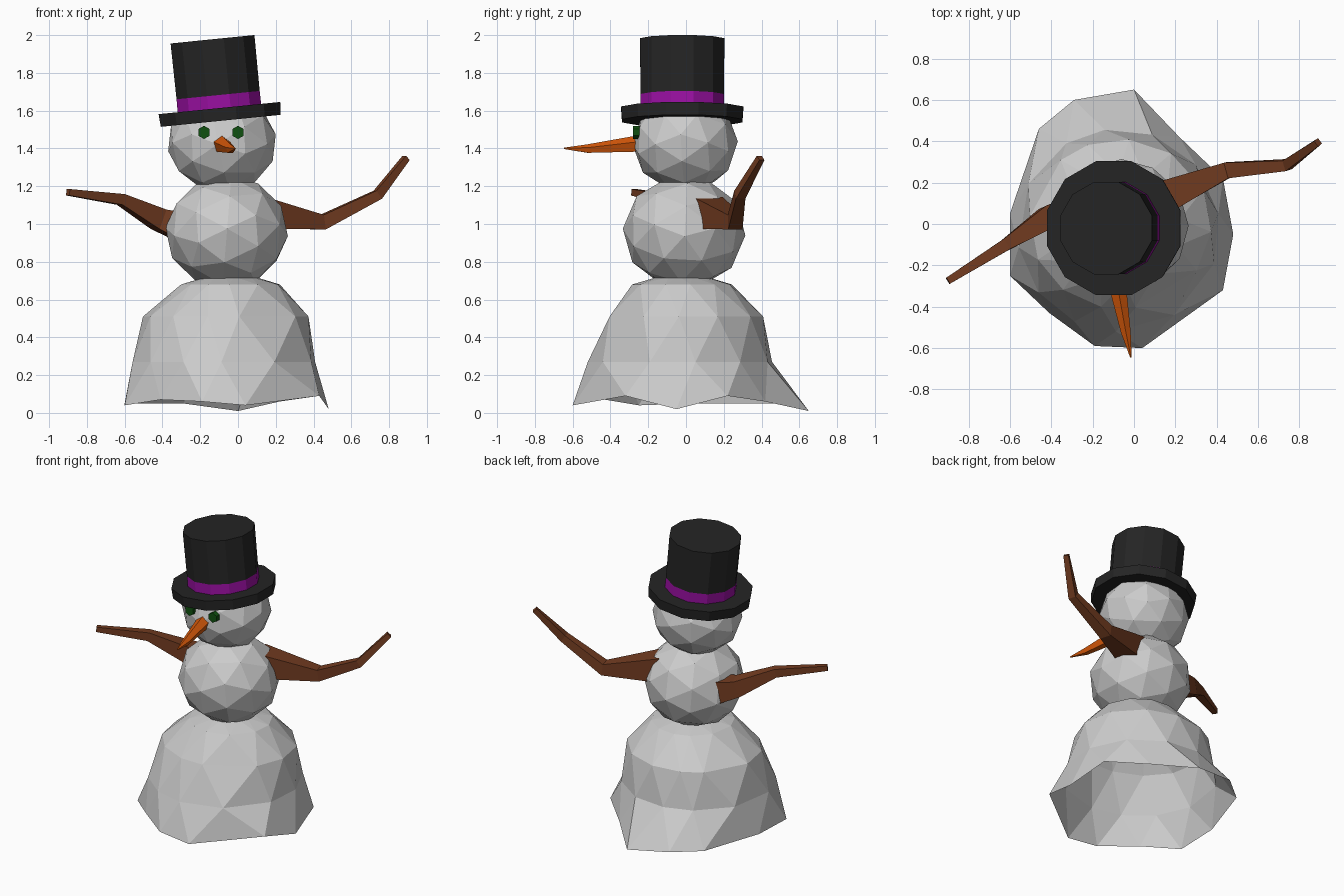
import bpy, bmesh, math
from mathutils import Vector, Matrix

if "Cube" in bpy.data.objects:
    bpy.data.objects.remove(bpy.data.objects["Cube"])


def material(name, rgb):
    m = bpy.data.materials.new(name)
    m.diffuse_color = (*rgb, 1)
    m.use_nodes = True
    m.node_tree.nodes["Principled BSDF"].inputs["Base Color"].default_value = m.diffuse_color
    return m


BLACK = material("black", (0.018, 0.018, 0.018))
PURPLE = material("purple", (0.32, 0.005, 0.36))
BROWN = material("brown", (0.17, 0.045, 0.015))
ORANGE = material("orange", (0.68, 0.1, 0.003))
GREEN = material("green", (0.005, 0.08, 0.005))


def finish(name, bm, mat=None):
    bmesh.ops.recalc_face_normals(bm, faces=bm.faces)
    me = bpy.data.meshes.new(name)
    bm.to_mesh(me)
    bm.free()
    if mat:
        me.materials.append(mat)
    ob = bpy.data.objects.new(name, me)
    bpy.context.collection.objects.link(ob)
    return ob


def loft(name, rings, mat=None, triangles=False, closed=True):
    """Skin rings of equal point count; triangles suit rings staggered by half a step."""
    bm = bmesh.new()
    vs = [[bm.verts.new(p) for p in r] for r in rings]
    n = len(vs[0])
    for k, (a, b) in enumerate(zip(vs, vs[1:])):
        for i in range(n):
            j = (i + 1) % n
            if not triangles:
                bm.faces.new((a[i], a[j], b[j], b[i]))
            elif k % 2:
                bm.faces.new((a[i], a[j], b[j]))
                bm.faces.new((a[i], b[j], b[i]))
            else:
                bm.faces.new((a[i], a[j], b[i]))
                bm.faces.new((a[j], b[j], b[i]))
    if closed:
        bm.faces.new(vs[0])
    bm.faces.new(vs[-1])
    return finish(name, bm, mat)


def tube(name, path, mat, sides=5, spin=math.pi / 2):
    """Tapered limb through (x, y, z, radius) points."""
    pts = [Vector(p[:3]) for p in path]
    rings = []
    for i, p in enumerate(pts):
        t = (pts[min(i + 1, len(pts) - 1)] - pts[max(i - 1, 0)]).normalized()
        u = t.cross(Vector((0, 0, 1))).normalized()
        v = u.cross(t)
        rings.append([p + path[i][3] * (u * math.cos(a) + v * math.sin(a))
                      for a in (math.tau * k / sides + spin for k in range(sides))])
    return loft(name, rings, mat)


def snowball(name, centre, size, turn):
    bm = bmesh.new()
    bmesh.ops.create_icosphere(bm, subdivisions=2, radius=1)
    bmesh.ops.rotate(bm, verts=bm.verts, matrix=Matrix.Rotation(turn, 3, Vector((1, 0.4, 0.2))))
    bmesh.ops.scale(bm, verts=bm.verts, vec=size)
    bmesh.ops.translate(bm, verts=bm.verts, vec=centre)
    return finish(name, bm)


# Slumped base, open underneath: irregular footprint, staggered rings up to the waist
foot = [(0.48, -0.05, 0.02), (0.43, 0.22, 0.09), (0.22, 0.42, 0.06), (0, 0.65, 0.01),
        (-0.29, 0.60, 0.05), (-0.46, 0.46, 0.05), (-0.60, 0.05, 0.05), (-0.60, -0.25, 0.04),
        (-0.41, -0.43, 0.07), (-0.19, -0.59, 0.06), (0.04, -0.60, 0.04), (0.43, -0.32, 0.09)]
angles = [math.atan2(y, x + 0.06) % math.tau for x, y, z in foot]
angles[0] -= math.tau
middles = [(a + b) / 2 for a, b in zip(angles, angles[1:] + [angles[0] + math.tau])]
base_rings = [foot]
for k, (cx, cy, rx, ry, z) in enumerate(((-0.075, -0.03, 0.49, 0.49, 0.27),
                                         (-0.065, 0.0, 0.44, 0.41, 0.51),
                                         (-0.04, -0.02, 0.265, 0.265, 0.68),
                                         (-0.04, -0.02, 0.13, 0.13, 0.72))):
    base_rings.append([(cx + rx * math.cos(a), cy + ry * math.sin(a), z)
                       for a in (angles if k % 2 else middles)])
loft("base_snowball", base_rings, triangles=True, closed=False)

# Middle and head
snowball("middle_snowball", (-0.06, -0.01, 0.958), (0.325, 0.325, 0.30), 1.3)
snowball("head_snowball", (-0.085, -0.005, 1.43), (0.29, 0.28, 0.262), 0.7)

# Stick arms, four-sided
arms = {"right_arm": [(0.10, 0.11, 1.06, 0.12), (0.45, 0.26, 1.01, 0.055),
                      (0.74, 0.285, 1.155, 0.037), (0.89, 0.395, 1.35, 0.023)],
        "left_arm": [(-0.28, 0.06, 0.98, 0.11), (-0.42, 0.03, 1.025, 0.078),
                     (-0.62, -0.10, 1.13, 0.041), (-0.90, -0.275, 1.168, 0.024)]}
for name, path in arms.items():
    tube(name, path, BROWN, 4, math.pi / 4)

# Carrot nose
tube("nose", [(-0.095, -0.20, 1.42, 0.05), (-0.085, -0.27, 1.42, 0.046),
              (-0.04, -0.52, 1.397, 0.025), (-0.015, -0.645, 1.40, 0.004)], ORANGE)

# Hexagonal eyes
for side, x in (("left", -0.18), ("right", 0.0)):
    tube(side + "_eye", [(x, -0.19, 1.485, 0.035), (x, -0.28, 1.485, 0.035)], GREEN, 6)

# Tilted top hat: brim, band and crown share one axis
tilt = Matrix.Translation((-0.095, -0.02, 1.58)) @ Matrix.Rotation(-0.1, 4, 'Y')


def hat_part(name, profile, mat, sides=12):
    rings = [[tilt @ Vector((r * math.cos(math.tau * (k + 0.5) / sides),
                             r * math.sin(math.tau * (k + 0.5) / sides), h))
              for k in range(sides)] for r, h in profile]
    loft(name, rings, mat)


hat_part("hat_brim", [(0.33, -0.034), (0.335, 0.034)], BLACK)
hat_part("hat_band", [(0.23, 0.02), (0.229, 0.103)], PURPLE)
hat_part("hat_crown", [(0.229, 0.103), (0.231, 0.40)], BLACK)
